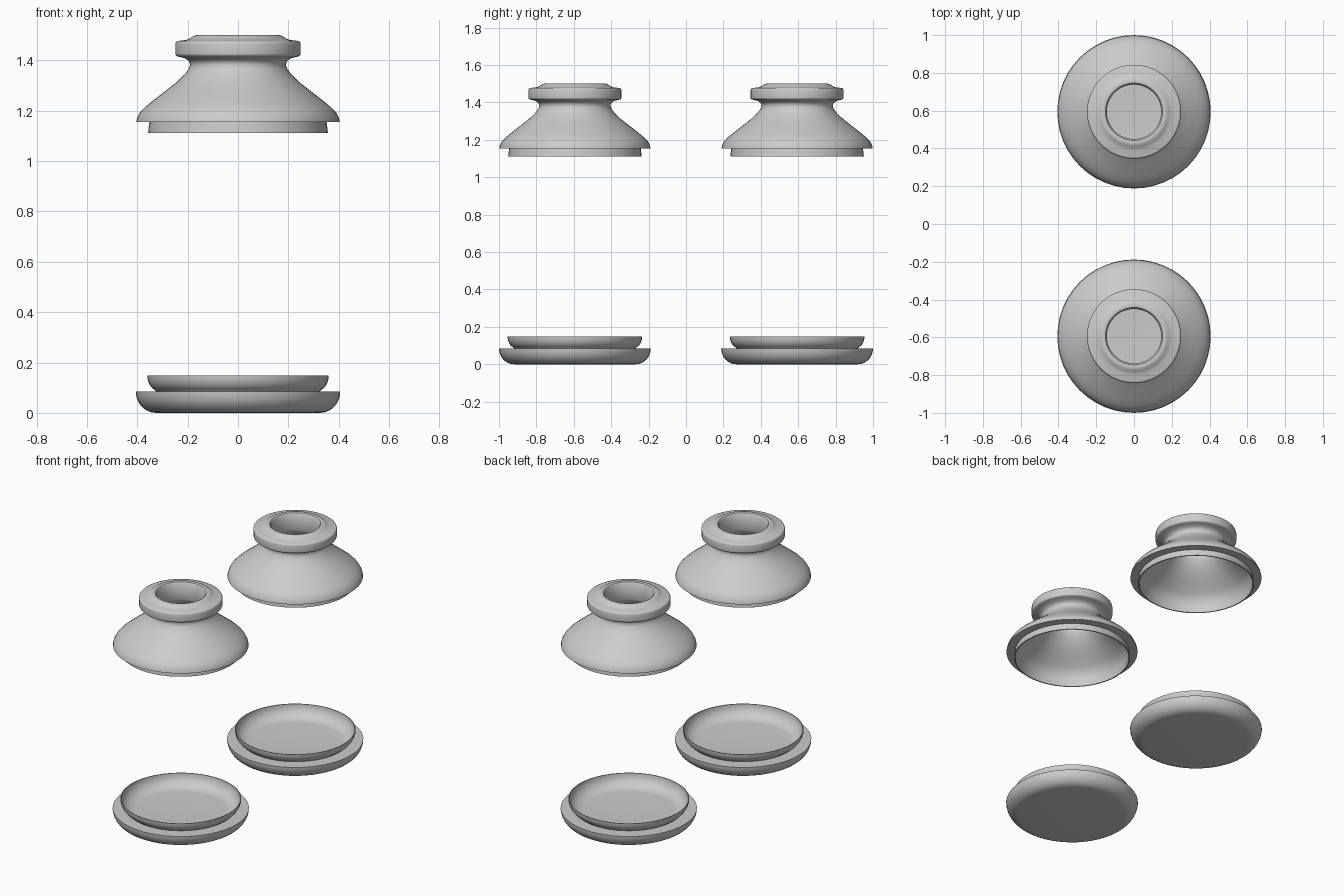
import bpy, math

if "Cube" in bpy.data.objects:
    bpy.data.objects.remove(bpy.data.objects["Cube"])

grey = bpy.data.materials.new("plain grey")
grey.use_nodes = True
COLOUR = (0.6, 0.6, 0.6, 1)
grey.diffuse_color = COLOUR
grey.node_tree.nodes["Principled BSDF"].inputs["Base Color"].default_value = COLOUR

SEGMENTS = 48


def lathe(name, profile, y):
    """Spin an (r, z) profile round the z axis; r = 0 ends become a pole."""
    verts, rings, faces = [], [], []
    for r, z in profile:
        n = SEGMENTS if r > 0 else 1
        rings.append([len(verts) + i for i in range(n)])
        for i in range(n):
            a = math.tau * i / SEGMENTS
            verts.append((r * math.cos(a), r * math.sin(a), z))
    for low, high in zip(rings, rings[1:]):
        for i in range(SEGMENTS):
            j = (i + 1) % SEGMENTS
            corners = [low[i % len(low)], low[j % len(low)],
                       high[j % len(high)], high[i % len(high)]]
            faces.append(list(dict.fromkeys(corners)))
    mesh = bpy.data.meshes.new(name)
    mesh.from_pydata(verts, [], faces)
    mesh.materials.append(grey)
    obj = bpy.data.objects.new(name, mesh)
    obj.location.y = y
    bpy.context.collection.objects.link(obj)
    bpy.ops.object.select_all(action="DESELECT")
    obj.select_set(True)
    bpy.context.view_layer.objects.active = obj
    bpy.ops.object.shade_smooth_by_angle(angle=math.radians(40))


def arc(cr, cz, rr, rz, start, end, steps=6):
    """Elliptical arc in the (r, z) plane, angles in degrees."""
    angles = [math.radians(start + (end - start) * i / steps) for i in range(steps + 1)]
    return [(cr + rr * math.cos(a), cz + rz * math.sin(a)) for a in angles]


# Dish: rounded base, flat step, flared lip and hollow bowl
dish = ([(0, 0)] + arc(0.325, 0.085, 0.081, 0.085, -90, 0, 8)
        + [(0.325, 0.085)] + arc(0.315, 0.148, 0.045, 0.06, -70, 0)
        + arc(0.27, 0.148, 0.085, 0.08, 0, -90, 8) + [(0, 0.068)])

# Bell: plug flange, flared skirt, waist, collar and open bore
flange = [(0.35, 1.112), (0.357, 1.112), (0.352, 1.155), (0.404, 1.155)]
skirt = [(0.401, 1.17), (0.39, 1.192), (0.37, 1.213), (0.34, 1.238),
         (0.29, 1.277), (0.245, 1.312), (0.213, 1.343), (0.195, 1.367)]
collar = ([(0.19, 1.383), (0.195, 1.397), (0.21, 1.408), (0.238, 1.415)]
          + arc(0.238, 1.427, 0.011, 0.012, -60, 0, 3)
          + arc(0.238, 1.465, 0.011, 0.012, 0, 90, 3)
          + [(0.205, 1.481), (0.188, 1.488), (0.177, 1.497), (0.165, 1.5),
             (0.152, 1.498), (0.144, 1.488)])
bore = [(0.144, 1.39), (0.15, 1.375), (0.17, 1.345), (0.205, 1.305),
        (0.255, 1.262), (0.305, 1.222), (0.335, 1.19), (0.345, 1.155), (0.35, 1.112)]
bell = flange + skirt + collar + bore

for side, y in (("front", -0.594), ("back", 0.594)):
    lathe(side + "_dish", dish, y)
    lathe(side + "_bell", bell, y)
